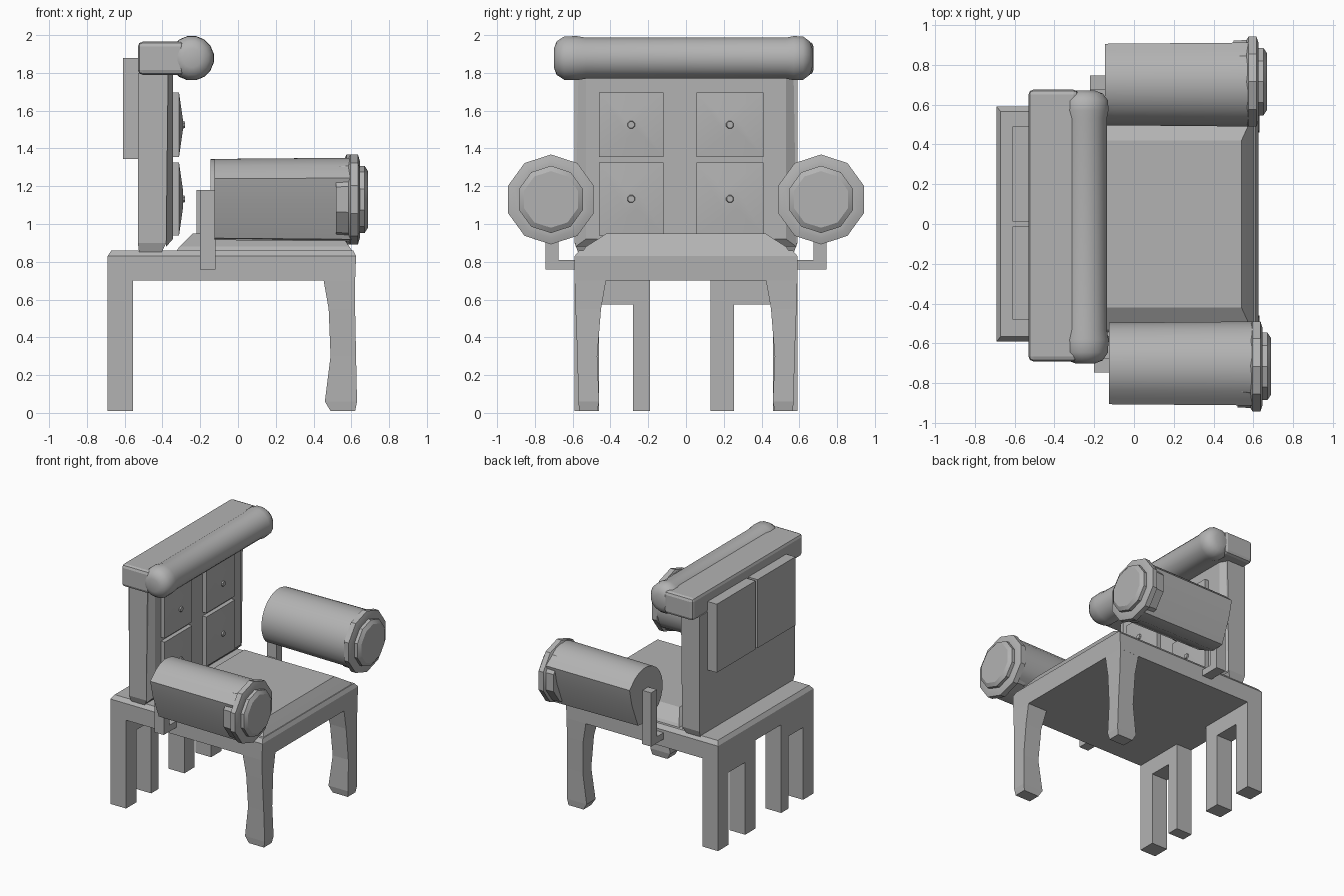
import bpy, bmesh, math
from mathutils import Vector

if "Cube" in bpy.data.objects:
    bpy.data.objects.remove(bpy.data.objects["Cube"], do_unlink=True)

grey = bpy.data.materials.new("plain grey")
grey.use_nodes = True
colour = (0.45, 0.45, 0.45, 1)
grey.diffuse_color = colour
grey.node_tree.nodes["Principled BSDF"].inputs["Base Color"].default_value = colour


def finish(name, bm, bevel=0, smooth=0, segments=2):
    bmesh.ops.recalc_face_normals(bm, faces=bm.faces)
    mesh = bpy.data.meshes.new(name)
    bm.to_mesh(mesh)
    bm.free()
    ob = bpy.data.objects.new(name, mesh)
    bpy.context.collection.objects.link(ob)
    mesh.materials.append(grey)
    if bevel:
        mod = ob.modifiers.new("Bevel", "BEVEL")
        mod.width, mod.segments = bevel, segments
    if smooth:
        bpy.ops.object.select_all(action="DESELECT")
        ob.select_set(True)
        bpy.context.view_layer.objects.active = ob
        bpy.ops.object.shade_smooth_by_angle(angle=math.radians(smooth))
    return ob


def loft(name, rings, **kw):
    """Skin a closed solid through rings of equal length."""
    bm = bmesh.new()
    rows = [[bm.verts.new(p) for p in ring] for ring in rings]
    n = len(rows[0])
    for a, b in zip(rows, rows[1:]):
        for i in range(n):
            j = (i + 1) % n
            bm.faces.new((a[i], a[j], b[j], b[i]))
    bm.faces.new(rows[0])
    bm.faces.new(rows[-1])
    return finish(name, bm, **kw)


def rect(x0, x1, y0, y1, z):
    return [(x0, y0, z), (x1, y0, z), (x1, y1, z), (x0, y1, z)]


def box(name, x, y, z, **kw):
    y = sorted(y)
    return loft(name, [rect(*x, *y, h) for h in z], **kw)


def ring(axis, at, a, b, r, n):
    """Circle round the x or y axis; a, b are its centre in the other two."""
    pts = []
    for i in range(n):
        t = math.tau * (i + 0.5) / n
        u, v = a + r * math.cos(t), b + r * math.sin(t)
        pts.append((at, u, v) if axis == "x" else (u, at, v))
    return pts


# Seat frame and cushion
loft("seat_frame", [rect(-0.69, 0.62, -0.59, 0.59, 0.70),
                    rect(-0.69, 0.625, -0.59, 0.59, 0.83),
                    rect(-0.67, 0.61, -0.565, 0.565, 0.86)])
loft("seat_cushion", [rect(-0.33, 0.61, -0.55, 0.55, 0.85),
                      rect(-0.31, 0.59, -0.53, 0.53, 0.88),
                      rect(-0.24, 0.54, -0.42, 0.42, 0.95)], smooth=20)

# Back legs in pairs, each pair joined by a high bridge
for s, side in ((1, "left"), (-1, "right")):
    inner = (0.13, 0.255) if s > 0 else (0.19, 0.28)
    box(f"back_outer_leg_{side}", (-0.69, -0.555), (s * 0.46, s * 0.59), (0.01, 0.72))
    box(f"back_inner_leg_{side}", (-0.69, -0.555), (s * inner[0], s * inner[1]), (0.01, 0.72))
    box(f"back_leg_bridge_{side}", (-0.69, -0.555), (s * inner[1], s * 0.46), (0.575, 0.72))

    # Tapered front legs with a slightly flared foot
    shape = [(0.01, 0.49, 0.62, 0.47, 0.565), (0.06, 0.46, 0.63, 0.46, 0.57),
             (0.30, 0.49, 0.625, 0.47, 0.575), (0.55, 0.48, 0.62, 0.45, 0.585),
             (0.72, 0.45, 0.62, 0.42, 0.59)]
    loft(f"front_leg_{side}",
         [rect(a, b, *sorted((s * c, s * d)), z) for z, a, b, c, d in shape])

# Backrest, tapered at the foot and bevelled round the front
loft("backrest", [rect(-0.52, -0.42, -0.56, 0.56, 0.82),
                  rect(-0.53, -0.38, -0.59, 0.59, 0.90),
                  rect(-0.53, -0.37, -0.59, 0.59, 1.80)])
loft("backrest_pad", [[(x, -w, lo), (x, w, lo), (x, w, 1.79), (x, -w, 1.79)]
                      for x, w, lo in ((-0.38, 0.585, 0.88), (-0.345, 0.53, 0.92))])

# Four tufted cushions with buttons
for row, z0, z1 in (("upper", 1.355, 1.695), ("lower", 0.94, 1.325)):
    for side, y0, y1 in (("left", 0.055, 0.41), ("right", -0.46, -0.12)):
        def face(x, inset):
            a, b, c, d = y0 + inset, y1 - inset, z0 + inset, z1 - inset
            return [(x, a, c), (x, b, c), (x, b, d), (x, a, d)]
        loft(f"back_cushion_{row}_{side}",
             [face(-0.36, 0), face(-0.312, 0), face(-0.292, 0.14)], smooth=30)
        yc, zc = (y0 + y1) / 2, (z0 + z1) / 2
        loft(f"button_{row}_{side}", [ring("x", -0.30, yc, zc, 0.024, 8),
                                      ring("x", -0.281, yc, zc, 0.018, 8)])

# Twin plates on the rear of the backrest
for side, y0, y1 in (("left", 0.012, 0.49), ("right", -0.48, -0.012)):
    box(f"rear_plate_{side}", (-0.61, -0.52), (y0, y1), (1.345, 1.88))

# Headrest block and roll
box("headrest_block", (-0.53, -0.28), (-0.69, 0.675), (1.79, 1.965), bevel=0.025)
roll = [(-0.70, 0.05), (-0.685, 0.09), (-0.645, 0.117), (-0.58, 0.119), (-0.53, 0.111),
        (0.53, 0.111), (0.57, 0.119), (0.62, 0.117), (0.655, 0.09), (0.67, 0.05)]
loft("headrest_roll", [ring("y", y, -0.245, 1.878, r, 16) for y, r in roll], smooth=40)

# Arms: round on top, faceted underneath on the outside
for s, side in ((1, "left"), (-1, "right")):
    shift = -0.02 if s > 0 else 0
    yc, zc = s * 0.71, 1.13

    def section(x, grow):
        pts = [(0.215 * math.cos(math.radians(t)), 0.215 * math.sin(math.radians(t)))
               for t in range(40, 226, 15)]
        pts += [(0, -0.215), (0.09, -0.205), (0.165, -0.02), (0.195, 0.11)]
        return [(x, yc + s * u * grow, zc + v * grow) for u, v in pts]
    loft(f"arm_{side}", [section(-0.125 + shift, 1), section(0.6 + shift, 1.03)], smooth=35)

    # Full round front part of the arm, then the flange and end cap
    cap = [(0.52, 0.216), (0.585, 0.22), (0.595, 0.238), (0.635, 0.238), (0.645, 0.205),
           (0.645, 0.178), (0.67, 0.178), (0.688, 0.15)]
    loft(f"arm_end_{side}", [ring("x", x + shift, s * 0.715, zc, r, 10) for x, r in cap], smooth=20)

    # Angled bracket from the seat frame up to the arm
    x = (-0.20 + shift, -0.12 + shift)
    box(f"arm_post_{side}", x, (s * 0.675, s * 0.745), (0.76, 1.18))
    box(f"arm_bracket_{side}", x, (s * 0.57, s * 0.675), (0.76, 0.81))
